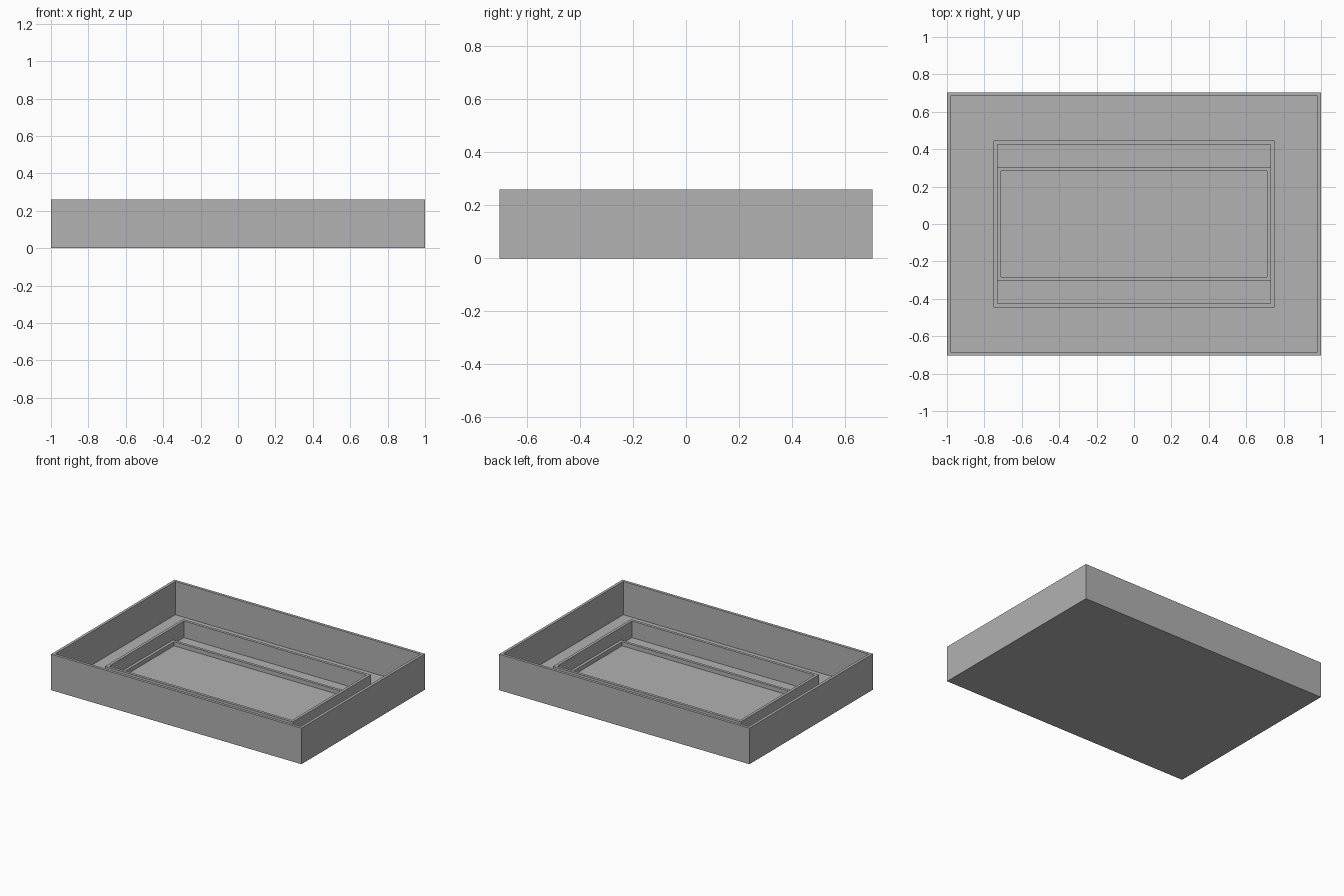
import bpy
import bmesh
from mathutils import Matrix, Vector

cube = bpy.data.objects.get("Cube")
if cube:
    bpy.data.objects.remove(cube, do_unlink=True)

# Plain grey finish
GREY = (0.445, 0.445, 0.445, 1.0)
grey = bpy.data.materials.new("plain grey")
grey.use_nodes = True
grey.diffuse_color = GREY
for node in grey.node_tree.nodes:
    if node.type == 'BSDF_PRINCIPLED':
        node.inputs["Base Color"].default_value = GREY

WALL = 0.02
FLOOR = 0.02


def walled_box(name, half_x, half_y, bottom, top, wall, keep_floor):
    """Box hollowed from above; without its floor it is a rectangular frame."""
    bm = bmesh.new()
    size = Vector((2 * half_x, 2 * half_y, top - bottom))
    place = Matrix.Translation((0, 0, (top + bottom) / 2)) @ Matrix.Diagonal(size.to_4d())
    bmesh.ops.create_cube(bm, size=1, matrix=place)
    bm.normal_update()
    lid = max(bm.faces, key=lambda f: f.normal.z)
    base = min(bm.faces, key=lambda f: f.normal.z)

    # Inset the rim, then sink the middle
    bmesh.ops.inset_region(bm, faces=[lid], thickness=wall, use_even_offset=True)
    sunk = bmesh.ops.extrude_discrete_faces(bm, faces=[lid])["faces"][0]
    drop = FLOOR - top
    bmesh.ops.translate(bm, verts=sunk.verts[:], vec=(0, 0, drop))
    if not keep_floor:
        bmesh.ops.delete(bm, geom=[sunk, base], context='FACES_ONLY')
    bmesh.ops.recalc_face_normals(bm, faces=bm.faces[:])

    mesh = bpy.data.meshes.new(name)
    bm.to_mesh(mesh)
    bm.free()
    mesh.materials.append(grey)
    obj = bpy.data.objects.new(name, mesh)
    bpy.context.collection.objects.link(obj)
    return obj


# Outer tray with its floor
walled_box("outer_tray", 1.0, 0.704, 0.0, 0.26, WALL, True)
# Frame standing on the floor
walled_box("middle_frame", 0.75, 0.446, FLOOR, 0.14, WALL, False)
# Low frame between the ends of the middle frame
walled_box("inner_frame", 0.73, 0.304, FLOOR, 0.05, WALL, False)
